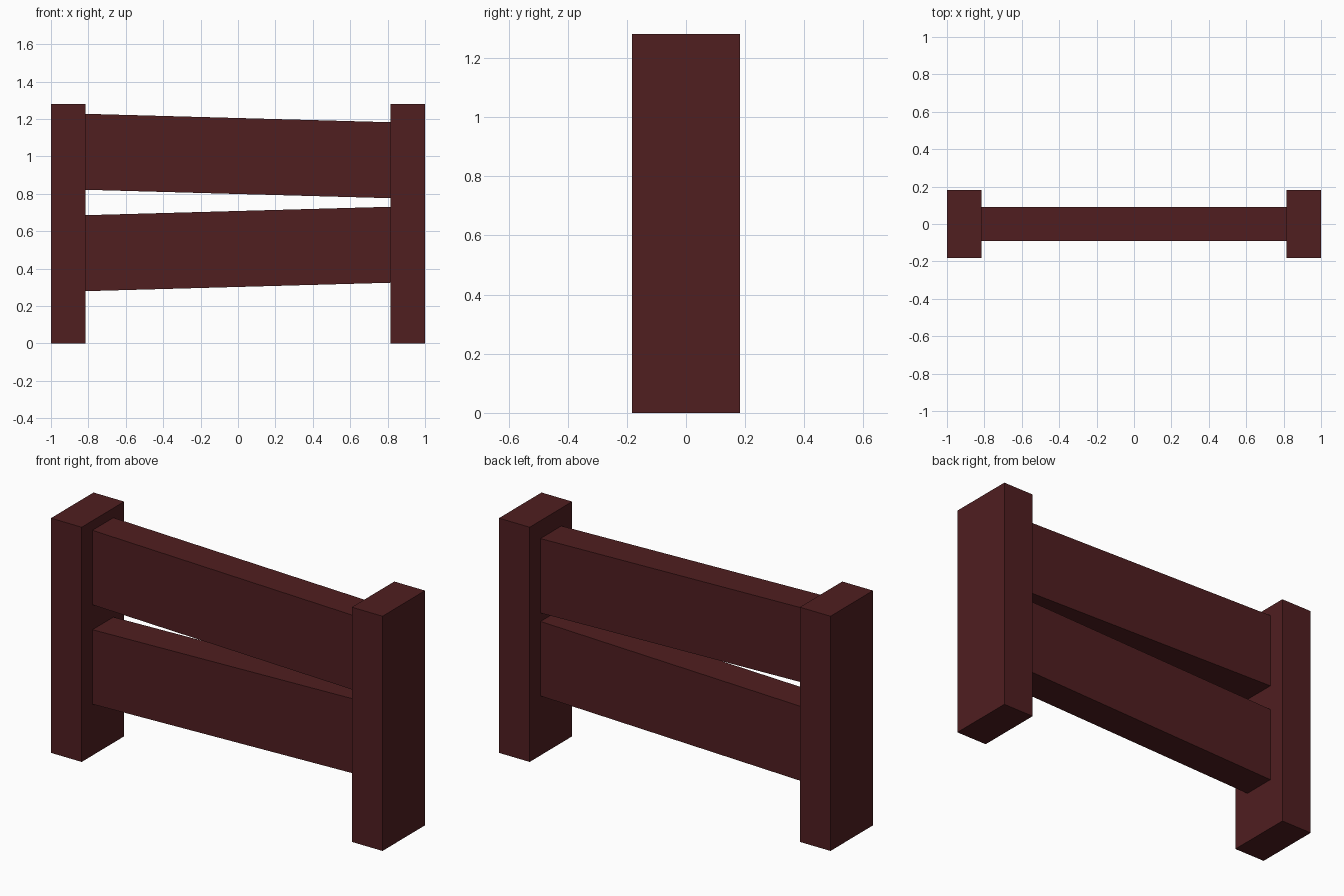
import bpy
import math

if "Cube" in bpy.data.objects:
    bpy.data.objects.remove(bpy.data.objects["Cube"])

POST_W, POST_D, POST_H = 0.185, 0.366, 1.28
RAIL_L, RAIL_D, RAIL_H = 1.66, 0.18, 0.406
TILT = math.atan2(0.045, 1.63)

wood = bpy.data.materials.new("dark_red_wood")
wood.diffuse_color = (0.08, 0.013, 0.0144, 1)
wood.use_nodes = True
wood.node_tree.nodes["Principled BSDF"].inputs["Base Color"].default_value = wood.diffuse_color


def box(name, size, location, tilt=0.0):
    bpy.ops.mesh.primitive_cube_add(size=1, location=location)
    obj = bpy.context.object
    obj.name = name
    obj.scale = size
    bpy.ops.object.transform_apply(location=False, rotation=False, scale=True)
    obj.rotation_euler.y = tilt
    obj.data.materials.append(wood)
    return obj


# Upright posts at both ends
for side, sign in (("left", -1), ("right", 1)):
    box(f"{side}_post", (POST_W, POST_D, POST_H),
        (sign * (1 - POST_W / 2), 0, POST_H / 2))

# Slightly crooked rails, ends sunk into the posts
box("upper_rail", (RAIL_L, RAIL_D, RAIL_H), (0, 0, 1.002), TILT)
box("lower_rail", (RAIL_L, RAIL_D, RAIL_H), (0, 0, 0.505), -TILT)
